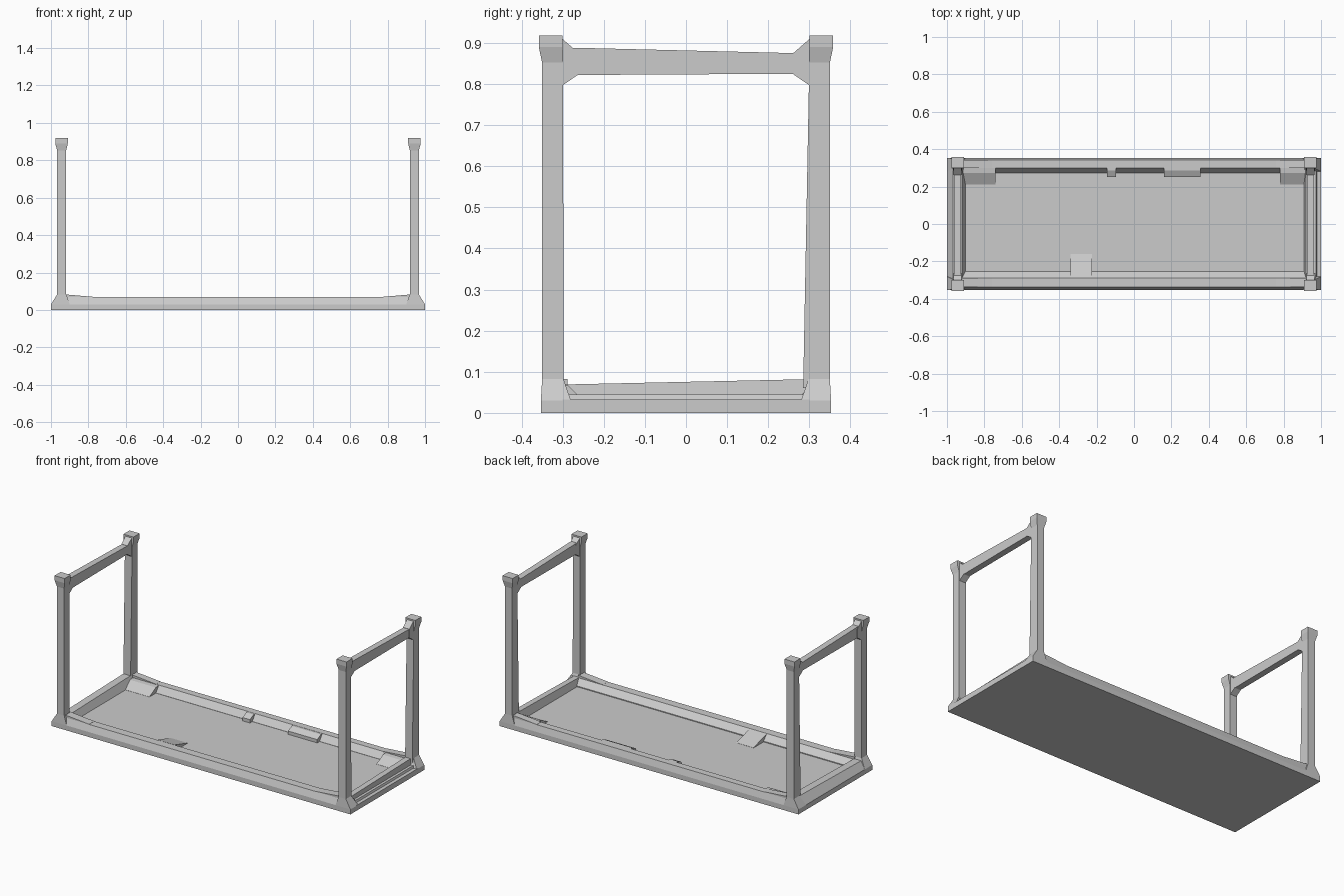
import bpy, bmesh
from mathutils import Vector

if "Cube" in bpy.data.objects:
    bpy.data.objects.remove(bpy.data.objects["Cube"])


def solid(name, rings):
    """Closed loft through rings with matching point counts."""
    bm = bmesh.new()
    loops = [[bm.verts.new(p) for p in r] for r in rings]
    n = len(loops[0])
    for a, b in zip(loops, loops[1:]):
        for i in range(n):
            j = (i + 1) % n
            bm.faces.new((a[i], a[j], b[j], b[i]))
    bm.faces.new(loops[0][::-1])
    bm.faces.new(loops[-1])
    bmesh.ops.recalc_face_normals(bm, faces=bm.faces)
    me = bpy.data.meshes.new(name)
    bm.to_mesh(me)
    bm.free()
    ob = bpy.data.objects.new(name, me)
    bpy.context.collection.objects.link(ob)
    return ob


def rect(x0, x1, y0, y1, z):
    return [Vector(p) for p in ((x0, y0, z), (x1, y0, z), (x1, y1, z), (x0, y1, z))]


def along_x(name, profile, x0, x1):
    return solid(name, [[(x, y, z) for y, z in profile] for x in (x0, x1)])


def along_y(name, profile, y0, y1):
    return solid(name, [[(x, y, z) for x, z in profile] for y in (y0, y1)])


# Floor tray
solid("floor_plate", [rect(-1, 1, -.353, .353, 0), rect(-1, 1, -.353, .353, .03)])

# Long rails: sloped outside, bevelled front inside, steep back inside
along_x("front_rail", [(-.353, .001), (-.353, .03), (-.338, .068),
                       (-.288, .068), (-.255, .035), (-.255, .001)], -.97, .97)
along_x("back_rail", [(.353, .001), (.353, .03), (.342, .068),
                      (.300, .068), (.272, .031), (.272, .001)], -.97, .97)

# End rails: plain slope on the left, stepped groove on the right, rising to the back
left = [(-1, .001), (-1, .03), (-.967, 1), (-.92, 1), (-.90, .03), (-.90, .001)]
right = [(1, .001), (1, .032), (.978, .032), (.974, .045), (.958, .045),
         (.955, 1), (.92, 1), (.908, .03), (.908, .001)]
for name, prof in (("left_end_rail", left), ("right_end_rail", right)):
    solid(name, [[(x, y, top if z == 1 else z) for x, z in prof]
                 for y, top in ((-.30, .069), (.30, .082))])

for sx, side in ((-1, "left"), (1, "right")):
    for sy, end in ((-1, "front"), (1, "back")):
        tag = side + "_" + end

        def sec(x0, x1, y0, y1, z):
            return rect(sx * x0, sx * x1, sy * y0, sy * y1, z)

        # Flared foot
        solid(tag + "_foot", [sec(.90, 1, .27, .353, .001), sec(.90, 1, .28, .353, .03),
                              sec(.918, .967, .298, .35, .083)])
        # Post with a flared cap
        inner = .285 if sy > 0 else .298
        solid(tag + "_post", [sec(.919, .967, inner, .35, .06), sec(.919, .967, .299, .35, .80),
                              sec(.919, .967, .299, .35, .852), sec(.91, .977, .30, .358, .89),
                              sec(.91, .977, .30, .358, .918)])
        # Gussets joining post, cap and top bar
        solid(tag + "_top_gusset",
              [[(sx * x, sy * y, z) for y, z in ((.31, .918), (.262, .876), (.262, .823), (.31, .79))]
               for x in (.922, .964)])
        # Rail rising to meet the post
        along_x_y = (-.338, -.288) if sy < 0 else (.299, .342)
        along_y(tag + "_rail_rise", [(sx * .925, .083), (sx * .76, .069), (sx * .76, .05),
                                     (sx * .925, .05)], *along_x_y)
        # Inner floor ramp at back corners
        if sy > 0:
            along_x(tag + "_floor_ramp", [(.31, .068), (.272, .064), (.21, .031), (.21, .02), (.31, .02)],
                    sx * .93, sx * (.74 if sx < 0 else .78))

    # Top cross bar, thicker at the front
    solid(side + "_top_bar", [[(sx * .924, y, lo), (sx * .962, y, lo), (sx * .962, y, hi), (sx * .924, y, hi)]
                              for y, lo, hi in ((-.31, .815, .888), (-.26, .822, .888), (.27, .825, .875), (.31, .825, .875))])

# Small pads sloping from the rails to the floor
for i, (x0, x1, y) in enumerate(((-.145, -.095, .25), (.16, .355, .25))):
    along_x("back_pad_%d" % i, [(.305, .067), (.285, .067), (y, .05), (y, .02), (.305, .02)], x0, x1)
along_x("front_pad", [(-.285, .067), (-.16, .031), (-.16, .02), (-.285, .02)], -.34, -.225)
